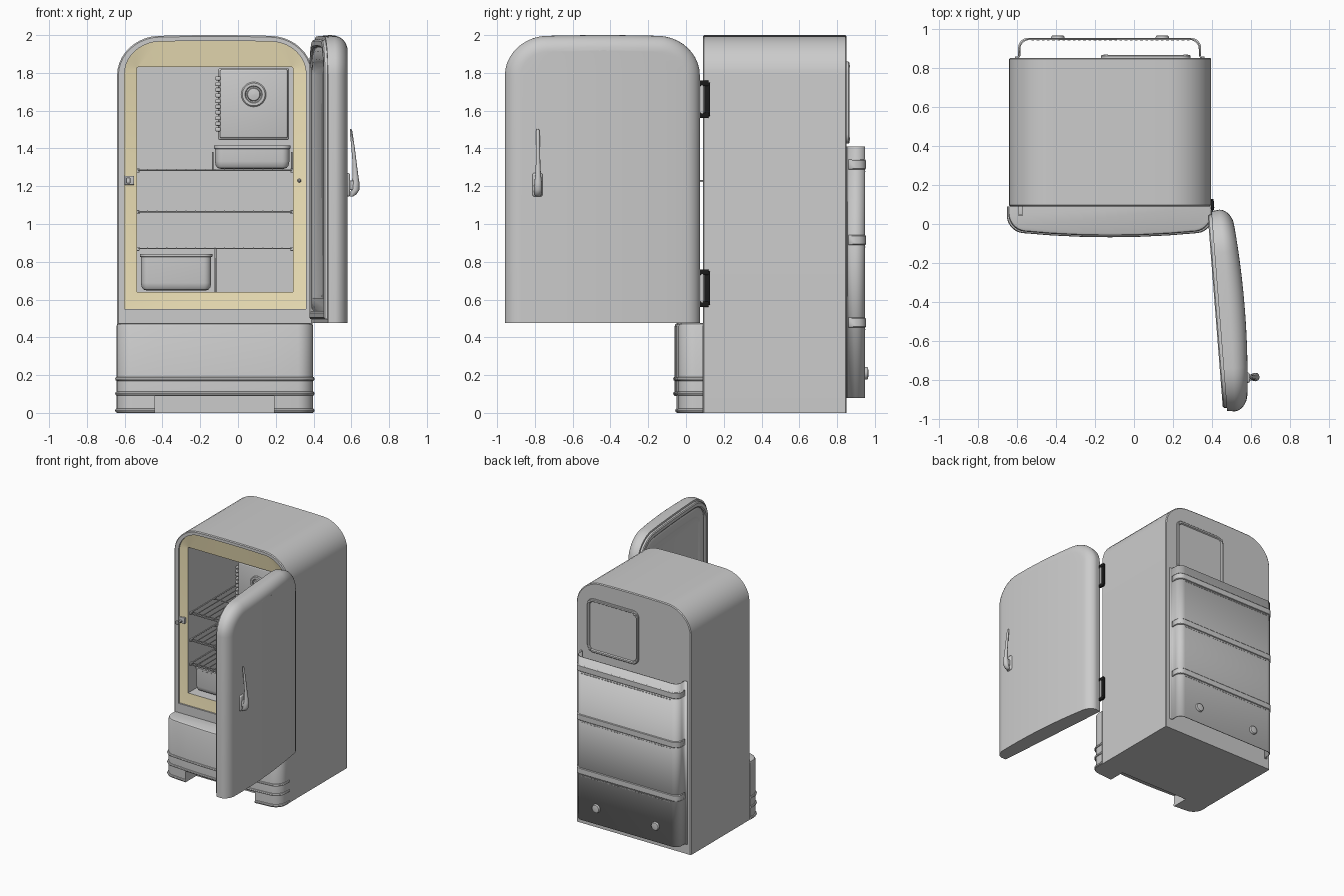
import bpy, bmesh
from math import sin, cos, pi, radians, sqrt
from mathutils import Matrix, Vector

if "Cube" in bpy.data.objects:
    bpy.data.objects.remove(bpy.data.objects["Cube"])


def material(name, col):
    m = bpy.data.materials.new(name)
    m.diffuse_color = col
    m.use_nodes = True
    m.node_tree.nodes["Principled BSDF"].inputs["Base Color"].default_value = m.diffuse_color
    return m


GREY = material("grey", (0.8, 0.8, 0.8, 1))
CREAM = material("cream", (0.85, 0.75, 0.47, 1))
BLACK = material("black", (0.01, 0.01, 0.01, 1))


def finish(name, bm, mats=(), angle=35):
    bmesh.ops.remove_doubles(bm, verts=bm.verts, dist=1e-5)
    bmesh.ops.recalc_face_normals(bm, faces=bm.faces)
    me = bpy.data.meshes.new(name)
    bm.to_mesh(me)
    bm.free()
    ob = bpy.data.objects.new(name, me)
    bpy.context.collection.objects.link(ob)
    for m in mats:
        me.materials.append(m)
    bpy.ops.object.select_all(action='DESELECT')
    ob.select_set(True)
    bpy.context.view_layer.objects.active = ob
    bpy.ops.object.shade_smooth_by_angle(angle=radians(angle))
    return ob


def loft(name, loops, cap0=True, cap1=True, closed=True, mats=(), coloured=()):
    """Skin a list of equal-length point loops."""
    bm = bmesh.new()
    rows = [[bm.verts.new(p) for p in lp] for lp in loops]
    n = len(rows[0])
    for j in range(len(rows) - 1):
        for i in range(n if closed else n - 1):
            k = (i + 1) % n
            f = bm.faces.new((rows[j][i], rows[j][k], rows[j + 1][k], rows[j + 1][i]))
            f.material_index = 1 if j in coloured else 0
    if cap0 and closed:
        bm.faces.new(rows[0])
    if cap1 and closed:
        bm.faces.new(rows[-1])
    return finish(name, bm, mats)


def boxes(name, lst, bevel=0, mats=()):
    bm = bmesh.new()
    for x0, x1, y0, y1, z0, z1 in lst:
        m = Matrix.Translation(((x0 + x1) / 2, (y0 + y1) / 2, (z0 + z1) / 2))
        bmesh.ops.create_cube(bm, size=1, matrix=m @ Matrix.Diagonal((x1 - x0, y1 - y0, z1 - z0, 1)))
    if bevel:
        bmesh.ops.bevel(bm, geom=bm.edges[:], offset=bevel, segments=3, profile=0.5, affect='EDGES')
    return finish(name, bm, mats)


def lathe_y(name, x, y, z, prof, n=24):
    """Turned part with its axis along y; prof holds (radius, y offset)."""
    return loft(name, [[(x + r * cos(2 * pi * i / n), y + h, z + r * sin(2 * pi * i / n))
                        for i in range(n)] for r, h in prof])


def wires(name, lines, r=0.005):
    cu = bpy.data.curves.new(name, 'CURVE')
    cu.dimensions = '3D'
    cu.bevel_depth = r
    cu.bevel_resolution = 1
    cu.use_fill_caps = True
    for pts in lines:
        sp = cu.splines.new('POLY')
        sp.points.add(len(pts) - 1)
        for p, q in zip(sp.points, pts):
            p.co = (*q, 1)
    ob = bpy.data.objects.new(name, cu)
    bpy.context.collection.objects.link(ob)
    return ob


def arch(x0, x1, z0, z1, rx=0.22, rz=0.2, s=0, sb=0, crown=0.012, n=10):
    """Outline with square bottom and rounded, slightly crowned top; s = inset."""
    x0, x1, z0, z1 = x0 + s, x1 - s, z0 + sb, z1 - s
    rx, rz = max(rx - s, 0.004), max(rz - s, 0.004)
    c, hw = (x0 + x1) / 2, (x1 - x0) / 2
    a = [(x1 - rx + rx * cos(pi / 2 * i / n), z1 - rz + rz * sin(pi / 2 * i / n)) for i in range(n + 1)]
    top = [(c + (hw - rx) * k, z1) for k in (0.6, 0.3, 0, -0.3, -0.6)]
    b = [(2 * c - x, z) for x, z in reversed(a)]
    pts = [(x, z - crown * ((x - c) / hw) ** 2) for x, z in a + top + b]
    return [(x0, z0), (x1, z0)] + pts


def rrect(x0, x1, y0, y1, r, s=0, n=6):
    x0, x1, y0, y1, r = x0 + s, x1 - s, y0 + s, y1 - s, max(r - s, 0.004)
    out = []
    for q, (cx, cy) in enumerate(((x1 - r, y1 - r), (x0 + r, y1 - r), (x0 + r, y0 + r), (x1 - r, y0 + r))):
        out += [(cx + r * cos(pi / 2 * (q + i / n)), cy + r * sin(pi / 2 * (q + i / n))) for i in range(n + 1)]
    return out


def at_y(pts, y):
    return [(x, y, z) for x, z in pts]


# Cabinet shell, cream breaker frame and inner liner in one skin
O = (-0.64, 0.395, 0, 2.0)
rim = arch(-0.60, 0.36, 0.55, 1.97, 0.18, 0.16)
hole = arch(-0.535, 0.29, 0.64, 1.83, 0.006, 0.006, crown=0)
loft("cabinet", [at_y(arch(*O, s=0.007), 0.85), at_y(arch(*O), 0.844), at_y(arch(*O), 0.096),
                 at_y(arch(*O, s=0.007), 0.09), at_y(rim, 0.09), at_y(rim, 0.102),
                 at_y(hole, 0.12), at_y(hole, 0.78)], mats=(GREY, CREAM), coloured=(5,))

# Bowed plinth with feet and trim bands
CX, HW, R = -0.1225, 0.52, 0.08


def plan(z, g=0, a=None, b=None):
    hw = HW + g
    h = [0, 0.15, 0.3] + [hw - R + R * sin(pi / 2 * i / 7) for i in range(8)]
    lo, hi = CX - hw if a is None else a, CX + hw if b is None else b
    xs = sorted({round(CX + sg * v, 5) for v in h for sg in (-1, 1)})
    xs = [lo] + [x for x in xs if lo + 1e-4 < x < hi - 1e-4] + [hi]
    out = []
    for x in xs:
        d = abs(x - CX)
        e = min(max(0, d - hw + R), R)
        out.append((x, -0.06 - g + 0.03 * (d / hw) ** 2 + R - sqrt(R * R - e * e), z))
    return out + [(hi, 0.0905, z), (lo, 0.0905, z)]


loft("plinth", [plan(0.09), plan(0.46), plan(0.47, -0.004), plan(0.475, -0.014)])
ENDS = {"left": dict(b=-0.44), "right": dict(a=0.19)}
for side, clip in ENDS.items():
    loft("foot_" + side, [plan(0, **clip), plan(0.09, **clip)])


def trim(name, z, **clip):
    loft(name, [plan(z + dz, g, **clip) for dz, g in
                ((-0.012, -0.003), (-0.008, 0.005), (0, 0.008), (0.008, 0.005), (0.012, -0.003))])


trim("trim_upper", 0.18)
trim("trim_middle", 0.102)
for side, clip in ENDS.items():
    trim("trim_foot_" + side, 0.013, **clip)

# Door, built closed about its hinge line then swung open
W, ZB, ZT, T, DR = 1.035, 0.475, 2.0, 0.132, 0.08
SWING = Matrix.Translation((0.395, 0.07, 0)) @ Matrix.Rotation(radians(94.5), 4, 'Z')


def skin(pts, depth, k=1):
    out = []
    for x, z in pts:
        u = (x + W / 2) * k
        out.append((u - W / 2, -depth + 0.03 * (2 * u / W) ** 2 * depth / T, z))
    return out


D = (-W, 0, ZB, ZT)
loops = [at_y(arch(*D, s=0.005), 0)]
for i in range(9):
    t = pi / 2 * i / 8
    loops.append(skin(arch(*D, s=DR * (1 - cos(t))), T - DR + DR * sin(t)))
face = arch(*D, s=DR)
loops += [skin(face, T, k) for k in (0.8, 0.6, 0.4, 0.2, 0)]
door = [loft("door", loops, cap1=False)]

# Door gasket and stepped inner panel
steps = ((0.02, -0.002), (0.022, 0.014), (0.03, 0.02), (0.055, 0.02), (0.063, 0.014), (0.065, 0.003),
         (0.085, 0.012), (0.13, 0.012), (0.14, 0.008), (0.155, 0.001))
door.append(loft("door_inner_panel", [at_y(arch(*D, s=s, sb=s), y) for s, y in steps]))

# Door handle: mounting plate, stem and tapering lever
hx = -0.868
door.append(boxes("handle_plate", [(hx - 0.027, hx + 0.027, -0.13, -0.10, 1.145, 1.27)], 0.012))
door.append(boxes("handle_stem", [(hx - 0.015, hx + 0.015, -0.15, -0.12, 1.18, 1.23)], 0.004))
lever = ((1.145, .136, .008, .010), (1.155, .145, .018, .018), (1.18, .158, .022, .022), (1.22, .16, .02, .02),
         (1.26, .159, .015, .015), (1.32, .155, .011, .012), (1.4, .147, .009, .011), (1.49, .136, .007, .010),
         (1.503, .134, .003, .006))
door.append(loft("handle_lever", [[(hx + w * cos(pi * i / 6), -d + h * sin(pi * i / 6), z)
                                   for i in range(12)] for z, d, h, w in lever]))
for ob in door:
    ob.matrix_world = SWING

# Hinges
for nm, z in (("upper", 1.66), ("lower", 0.66)):
    boxes("hinge_" + nm, [(0.393, 0.408, 0.098, 0.128, z - 0.09, z + 0.09),
                          (0.393, 0.41, 0.07, 0.12, z + 0.07, z + 0.1),
                          (0.393, 0.41, 0.07, 0.12, z - 0.1, z - 0.07)], 0.005, (BLACK,))
    wires("hinge_pin_" + nm, [[(0.4, 0.085, z - 0.075), (0.4, 0.085, z + 0.075)]], 0.012)

# Wire shelves
X0, X1, Y0, Y1 = -0.53, 0.285, 0.135, 0.76
for i, z in enumerate((1.285, 1.065, 0.87)):
    bars = [[(X0, y, z), (X1, y, z)] for y in (Y0, Y0 + 0.03, 0.45, Y1)]
    bars += [[(X0 + (X1 - X0) * k / 16, Y0, z + 0.002), (X0 + (X1 - X0) * k / 16, Y1, z + 0.002)] for k in range(17)]
    wires("shelf_%d" % i, bars, 0.004)
    boxes("shelf_clips_%d" % i, [(x - 0.008, x + 0.008, y - 0.01, y + 0.01, z - 0.012, z + 0.008)
                                 for x in (X0, X1) for y in (0.15, 0.74)], 0.002)


# Open trays: crisper drawer and chill tray
def tray(name, x0, x1, y0, y1, z0, z1):
    sec = ((0.03, z0), (0.014, z0 + 0.005), (0.004, z0 + 0.018), (0, z0 + 0.04), (0, z1 - 0.018), (-0.006, z1 - 0.014),
           (-0.006, z1), (0.006, z1), (0.008, z0 + 0.03), (0.03, z0 + 0.01))
    loft(name, [[(x, y, z) for x, y in rrect(x0, x1, y0, y1, 0.04, s)] for s, z in sec])


tray("crisper_drawer", -0.514, -0.142, 0.17, 0.72, 0.648, 0.842)
tray("chill_tray", -0.122, 0.272, 0.15, 0.70, 1.292, 1.415)
wires("crisper_rails", [[(-0.12, 0.17, 0.64), (-0.12, 0.17, 0.868), (-0.12, 0.72, 0.868), (-0.12, 0.72, 0.64)]], 0.005)
wires("tray_rails", [[(x, 0.16, 1.285), (x, 0.16, 1.38), (x, 0.7, 1.38), (x, 0.7, 1.285)] for x in (-0.134, 0.284)], 0.004)

# Freezer box with door, hinge knuckles and dial
boxes("freezer_box", [(-0.105, 0.27, 0.155, 0.77, 1.445, 1.825)], 0.01)
boxes("freezer_door", [(-0.095, 0.262, 0.138, 0.16, 1.455, 1.818)], 0.008)
boxes("freezer_hinge", [(-0.12, -0.092, 0.133, 0.155, 1.49 + k * 0.03, 1.512 + k * 0.03) for k in range(10)], 0.006)
lathe_y("freezer_dial", 0.083, 0.14, 1.686, ((0.066, 0.002), (0.066, -0.006), (0.06, -0.012), (0.046, -0.012),
                                             (0.042, -0.006), (0.036, -0.006), (0.032, -0.016), (0.006, -0.02)))

# Latch strike and lamp button on the frame
boxes("latch_strike", [(-0.6, -0.55, 0.095, 0.115, 1.207, 1.255), (-0.592, -0.57, 0.04, 0.1, 1.222, 1.232),
                       (-0.592, -0.57, 0.04, 0.052, 1.215, 1.245)], 0.003)
lathe_y("lamp_button", 0.325, 0.115, 1.23, ((0.01, 0), (0.01, -0.018), (0.004, -0.025)), 12)

# Rear access panel
loft("rear_panel", [at_y(rrect(-0.17, 0.29, 1.425, 1.86, 0.05, s), y) for s, y in
                    ((0, 0.848), (0, 0.86), (0.005, 0.865), (0.018, 0.865), (0.024, 0.856))])
boxes("rear_panel_clips", [(x - 0.012, x + 0.012, 0.852, 0.868, z - 0.008, z + 0.008)
                           for x in (-0.145, 0.265) for z in (1.45, 1.835)], 0.003)


# Rear condenser cover: bent sheet, open top and bottom, with bands
def sheet(z, g=0, flange=True):
    r, x0, x1, y1 = 0.05, -0.585 - g, 0.335 + g, 0.945 + g
    half = [(x0, 0.86)] + [(x0 + r - r * cos(pi / 2 * i / 7), y1 - r + r * sin(pi / 2 * i / 7)) for i in range(8)]
    if flange:
        half = [(x0 - 0.025, 0.853), (x0 - 0.006, 0.853)] + half
    full = half + [(x0 + x1 - x, y) for x, y in reversed(half)]
    return [(x, y, z) for x, y in full]


def thicken(ob, t):
    m = ob.modifiers.new("thickness", 'SOLIDIFY')
    m.thickness = t
    m.offset = 0


thicken(loft("rear_cover", [sheet(0.08), sheet(1.41)], closed=False), 0.007)
slots = []
for i, z in enumerate((1.315, 0.915, 0.478)):
    thicken(loft("rear_band_%d" % i, [sheet(z + dz, g, False) for dz, g in
                                      ((-0.026, 0.001), (-0.02, 0.006), (0.02, 0.006), (0.026, 0.001))], closed=False), 0.004)
    slots += [(-0.525 + k * 0.0265, -0.511 + k * 0.0265, 0.94, 0.951, z - 0.04, z - 0.035) for k in range(31)]
boxes("rear_cover_louvres", slots)
for nm, x in (("left", -0.39), ("right", 0.145)):
    lathe_y("rear_stud_" + nm, x, 0.945, 0.21, ((0.034, 0), (0.034, 0.012), (0.03, 0.018), (0.02, 0.02)))
